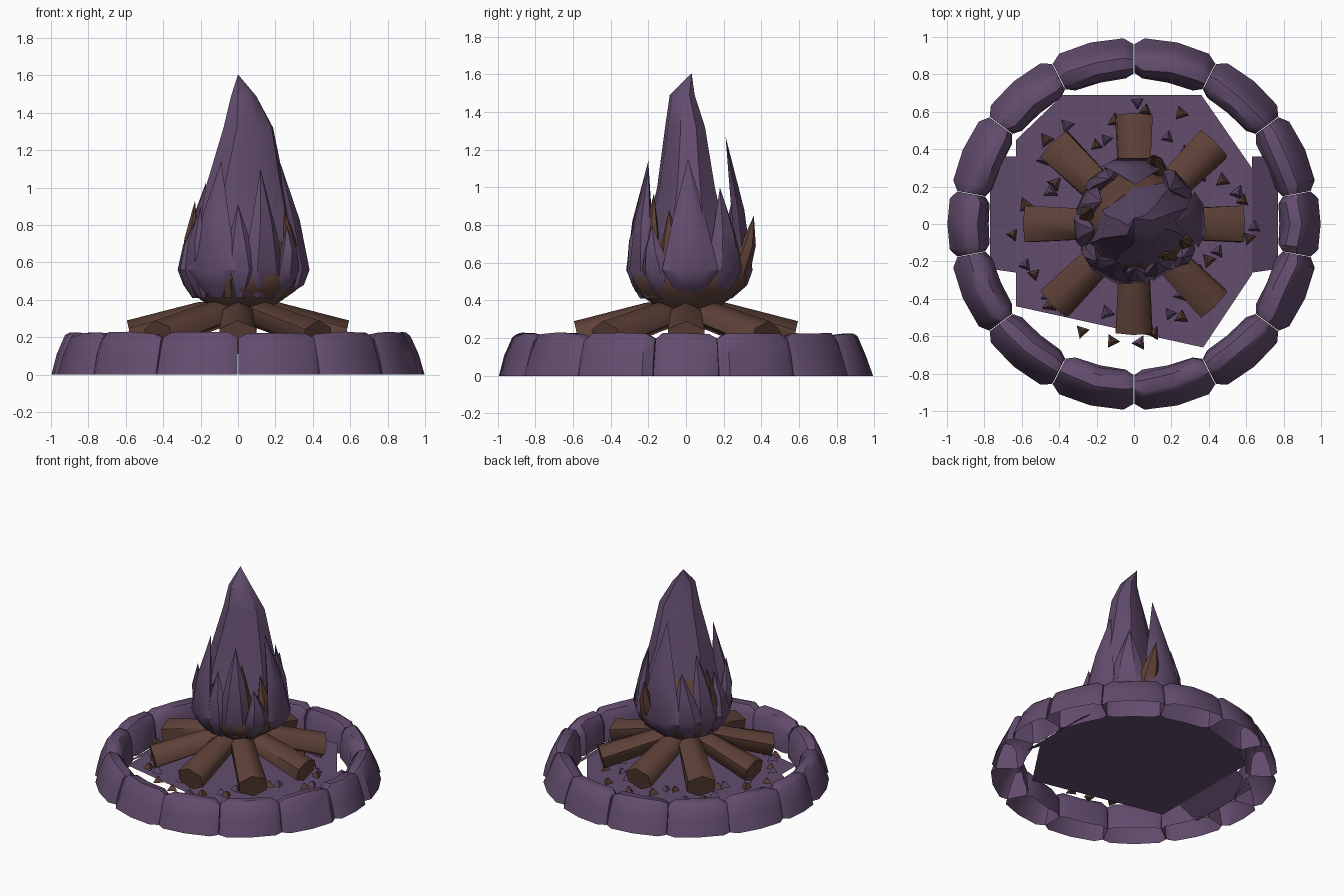
import bpy, bmesh, math, random
from mathutils import Vector

if "Cube" in bpy.data.objects:
    bpy.data.objects.remove(bpy.data.objects["Cube"])

random.seed(4)


def material(name, rgb):
    m = bpy.data.materials.new(name)
    m.diffuse_color = (*rgb, 1)
    m.use_nodes = True
    m.node_tree.nodes["Principled BSDF"].inputs["Base Color"].default_value = m.diffuse_color
    return m


PURPLE = material("dusky purple", (0.125, 0.073, 0.155))
BROWN = material("dark brown", (0.112, 0.053, 0.039))


def finish(name, bm, mat, angle=32):
    bmesh.ops.remove_doubles(bm, verts=bm.verts, dist=0.0005)
    me = bpy.data.meshes.new(name)
    bm.to_mesh(me)
    bm.free()
    me.materials.append(mat)
    ob = bpy.data.objects.new(name, me)
    bpy.context.collection.objects.link(ob)
    if angle:
        bpy.ops.object.select_all(action='DESELECT')
        ob.select_set(True)
        bpy.context.view_layer.objects.active = ob
        bpy.ops.object.shade_smooth_by_angle(angle=math.radians(angle))
    return ob


def loft(name, rings, mat, angle=32, open_bottom=False):
    """Skin a list of equal-length point rings and cap both ends."""
    bm = bmesh.new()
    vs = [[bm.verts.new(p) for p in r] for r in rings]
    n = len(vs[0])
    for a, b in zip(vs, vs[1:]):
        for i in range(n):
            j = (i + 1) % n
            bm.faces.new((a[i], a[j], b[j], b[i]))
    bm.faces.new(vs[0][::-1])
    bm.faces.new(vs[-1])
    bmesh.ops.remove_doubles(bm, verts=bm.verts, dist=0.0005)
    bmesh.ops.recalc_face_normals(bm, faces=bm.faces)
    if open_bottom:
        under = [f for f in bm.faces if all(v.co.z < 0.001 for v in f.verts)]
        bmesh.ops.delete(bm, geom=under, context='FACES')
    return finish(name, bm, mat, angle)


def ring(c, u, v, n, start=0.0):
    pts = []
    for i in range(n):
        a = start + 2 * math.pi * i / n
        pts.append(Vector(c) + u * math.cos(a) + v * math.sin(a))
    return pts


def direction(deg):
    a = math.radians(deg)
    return Vector((math.cos(a), math.sin(a), 0))


Z = Vector((0, 0, 1))

# Ring of fourteen hollow stones, each a wedge swept along its arc
section = [(0.775, 0.0), (1.0, 0.0), (0.965, 0.11), (0.92, 0.21),
           (0.895, 0.228), (0.83, 0.222), (0.79, 0.17)]
edges = [-10.5, 10.5, 36.5, 63, 90, 117, 143.5, 169.5,
         190.5, 216.5, 243, 270, 297, 323.5, 349.5]
for k, (a0, a1) in enumerate(zip(edges, edges[1:])):
    rings = []
    for t, s in [(0.004, 0.66), (0.12, 0.95), (0.5, 0.98), (0.88, 0.95), (0.996, 0.66)]:
        a = a0 + (a1 - a0) * t
        d = direction(a)
        jit = random.uniform(-0.015, 0.008)
        rings.append([d * (0.885 + (r - 0.885) * (s if r > 0.885 else s * 0.9 + 0.1)
                           + (jit if z > 0 else 0))
                      + Z * z * (0.6 + 0.4 * s + (random.uniform(-.02, .02) if z > .2 else 0))
                      for r, z in section])
    loft(f"stone_{k + 1}", rings, PURPLE, 40, open_bottom=True)

# Ash bed: uneven flat sheet with a sloping flap on the left and right
bm = bmesh.new()
G = 0.09
bed = [(-0.63, 0.45), (-0.63, -0.44), (0.37, -0.66), (0.63, -0.27),
       (0.63, 0.30), (0.36, 0.69), (-0.38, 0.69)]
bm.faces.new([bm.verts.new((x, y, G)) for x, y in bed])
for s in (-1, 1):
    flap = [(0.63, -0.26, G), (0.77, -0.24, 0.0), (0.77, 0.36, 0.0), (0.63, 0.36, G)]
    bm.faces.new([bm.verts.new((s * x, y, z)) for x, y, z in flap][::s])
finish("ash_bed", bm, PURPLE, 0)

# Eight logs leaning in to the middle
for k in range(8):
    d = direction(45 * k)
    t = Vector((-d.y, d.x, 0))
    tip = 0.575 if k % 2 == 0 else 0.60
    rings = []
    for r, z, w, h in [(0.0, 0.345, 0.08, 0.06), (0.2, 0.312, 0.092, 0.075),
                       (tip, 0.205, 0.112, 0.085)]:
        slant = Z * h + d * h * 0.22
        rings.append(ring(d * r + Z * z, t * w, slant, 6, math.pi / 6 * random.uniform(0.8, 1.2)))
    loft(f"log_{k + 1}", rings, BROWN, 65)

# Embers scattered round the logs
for k in range(40):
    a = k * 9 + random.uniform(-4, 4)
    r = random.uniform(0.44, 0.66)
    c = direction(a) * r + Z * (G + 0.02)
    s = random.uniform(0.036, 0.046)
    st = random.uniform(0, 6)
    X, Y = Vector((s, 0, 0)), Vector((0, s, 0))
    loft(f"ember_{k + 1}", [ring(c, X, Y, 3, st), ring(c + Z * s * 0.9, X * 0.3, Y * 0.3, 3, st)],
         BROWN if k % 2 else PURPLE, 0)

# Flame bowl: brown flaring base
rings = []
for z, r in [(0.33, 0.15), (0.38, 0.19), (0.45, 0.29), (0.52, 0.315), (0.70, 0.26), (0.82, 0.17)]:
    rings.append(ring((0.02, 0.01, z), Vector((r, 0, 0)), Vector((0, r * 0.97, 0)), 12))
loft("flame_bowl", rings, BROWN, 45)

# Tall central flame with a shoulder on the right
rings = []
for x, y, z, w, h in [(0.03, 0, 0.44, 0.20, 0.20), (0.05, 0, 0.60, 0.295, 0.26),
                      (0.05, 0, 0.80, 0.26, 0.205),
                      (0.04, 0, 1.0, 0.22, 0.155), (0.055, -0.005, 1.32, 0.14, 0.105),
                      (0.03, -0.02, 1.49, 0.072, 0.065), (0, 0.03, 1.605, 0, 0)]:
    rings.append(ring((x, y, z), Vector((w, h * 0.25, 0)), Vector((0, h, 0)), 8, z * 0.25))
loft("main_flame", rings, PURPLE, 35)

# Flame tongues around the bowl: angle, outward reach, half width, tip
tongues = [
    (240, 0.28, 0.15, (-0.09, -0.20, 1.14), PURPLE),
    (272, 0.27, 0.10, (0.00, -0.24, 0.91), PURPLE),
    (300, 0.27, 0.12, (0.12, -0.20, 1.10), PURPLE),
    (330, 0.31, 0.09, (0.26, -0.18, 0.80), PURPLE),
    (4, 0.335, 0.15, (0.22, 0.01, 1.15), PURPLE),
    (42, 0.31, 0.13, (0.19, 0.18, 1.00), PURPLE),
    (90, 0.31, 0.17, (0.01, 0.21, 1.27), PURPLE),
    (126, 0.29, 0.12, (-0.13, 0.24, 0.92), PURPLE),
    (155, 0.27, 0.12, (-0.17, 0.12, 1.03), PURPLE),
    (186, 0.275, 0.12, (-0.21, -0.03, 0.86), PURPLE),
    (215, 0.27, 0.10, (-0.20, -0.20, 0.90), PURPLE),
    (68, 0.31, 0.08, (0.10, 0.36, 0.85), BROWN),
    (170, 0.25, 0.08, (-0.23, 0.08, 0.93), BROWN),
    (314, 0.255, 0.08, (0.15, -0.17, 0.97), BROWN),
    (345, 0.29, 0.08, (0.25, -0.09, 0.88), BROWN),
    (258, 0.27, 0.06, (-0.05, -0.23, 0.80), BROWN),
]
for k, (ang, reach, w, tip, mat) in enumerate(tongues):
    d = direction(ang)
    t = Vector((-d.y, d.x, 0))
    tip = Vector(tip)
    low = d * 0.235 + Z * 0.41
    wide = d * reach + Z * 0.56
    mid = wide.lerp(tip, 0.45) + d * 0.01
    rings = [ring(low, t * 0.03, d * 0.01, 6),
             ring(d * (reach - 0.02) + Z * 0.48, t * w * 0.65, d * 0.04, 6),
             ring(wide, t * w, d * 0.05, 6),
             ring(mid, t * w * 0.6, d * 0.04, 6),
             ring(tip, t * 0, d * 0, 6)]
    loft(f"flame_tongue_{k + 1}", rings, mat, 35)
